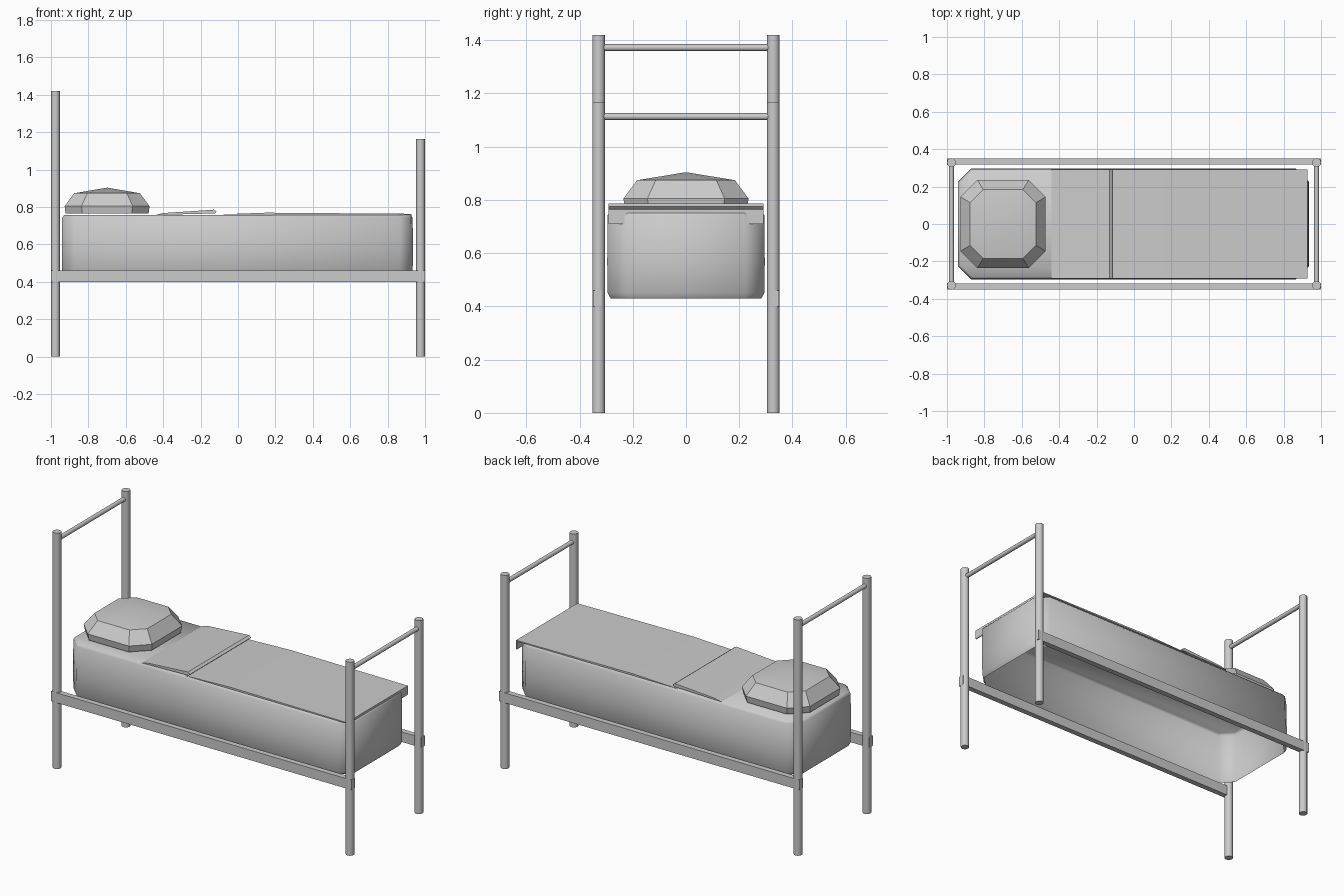
import bpy, bmesh, math
from mathutils import Vector

if "Cube" in bpy.data.objects:
    bpy.data.objects.remove(bpy.data.objects["Cube"])


def finish(bm, name, smooth=None):
    bmesh.ops.recalc_face_normals(bm, faces=bm.faces)
    me = bpy.data.meshes.new(name)
    bm.to_mesh(me)
    bm.free()
    ob = bpy.data.objects.new(name, me)
    bpy.context.collection.objects.link(ob)
    if smooth:
        bpy.ops.object.select_all(action='DESELECT')
        ob.select_set(True)
        bpy.context.view_layer.objects.active = ob
        bpy.ops.object.shade_smooth_by_angle(angle=math.radians(smooth))
    return ob


def tube(name, a, b, r, sides=12):
    a, b = Vector(a), Vector(b)
    bm = bmesh.new()
    bmesh.ops.create_cone(bm, cap_ends=True, segments=sides, radius1=r, radius2=r,
                          depth=(b - a).length)
    rot = (b - a).to_track_quat('Z', 'Y')
    for v in bm.verts:
        v.co = rot @ v.co + (a + b) / 2
    return finish(bm, name, 40)


def box(name, lo, hi):
    bm = bmesh.new()
    bmesh.ops.create_cube(bm, size=1)
    for v in bm.verts:
        v.co = [(l + h) / 2 + c * (h - l) for l, h, c in zip(lo, hi, v.co)]
    return finish(bm, name)


def octagon_loft(name, cx, rings, apex=None, bottom=False, smooth=40):
    """rings: (half x, half y, corner cut, z) from bottom to top"""
    bm = bmesh.new()
    loops = []
    for hx, hy, c, z in rings:
        pts = [(hx, -hy + c), (hx, hy - c), (hx - c, hy), (-hx + c, hy),
               (-hx, hy - c), (-hx, -hy + c), (-hx + c, -hy), (hx - c, -hy)]
        loops.append([bm.verts.new((cx + x, y, z)) for x, y in pts])
    for lo, hi in zip(loops, loops[1:]):
        for i in range(8):
            j = (i + 1) % 8
            bm.faces.new((lo[i], lo[j], hi[j], hi[i]))
    if bottom:
        bm.faces.new(loops[0][::-1])
    if apex:
        tip = bm.verts.new((cx, 0, apex))
        for i in range(8):
            bm.faces.new((loops[-1][i], loops[-1][(i + 1) % 8], tip))
    else:
        bm.faces.new(loops[-1])
    return finish(bm, name, smooth)


def sheet(name, profile, half_y):
    """closed x/z outline extruded across the bed"""
    bm = bmesh.new()
    sides = [[bm.verts.new((x, y, z)) for x, z in profile] for y in (-half_y, half_y)]
    n = len(profile)
    for i in range(n):
        j = (i + 1) % n
        bm.faces.new((sides[0][i], sides[0][j], sides[1][j], sides[1][i]))
    bm.faces.new(sides[0])
    bm.faces.new(sides[1][::-1])
    return finish(bm, name)


# Frame: posts, crossbars and side rails
PX, PY = 0.976, 0.328
for end, x, top, bar in (("head", -PX, 1.42, 1.372), ("foot", PX, 1.165, 1.113)):
    for side, y in (("front", -PY), ("back", PY)):
        tube(f"{end}_post_{side}", (x, y, 0), (x, y, top), 0.024)
    tube(f"{end}_crossbar", (x, -PY, bar), (x, PY, bar), 0.013)
for side, s in (("front", -1), ("back", 1)):
    y0, y1 = sorted((s * 0.317, s * 0.35))
    box(f"side_rail_{side}", (-1, y0, 0.40), (1, y1, 0.46))

# Mattress: chamfered shell, open underneath
octagon_loft("mattress", -0.003, [
    (0.926, 0.283, 0.065, 0.43), (0.937, 0.294, 0.07, 0.45),
    (0.938, 0.296, 0.07, 0.565), (0.937, 0.294, 0.07, 0.743),
    (0.926, 0.283, 0.065, 0.757)], smooth=50)

# Pillow: low faceted dome
octagon_loft("pillow", -0.70, [
    (0.222, 0.228, 0.09, 0.765), (0.227, 0.235, 0.09, 0.805),
    (0.176, 0.184, 0.07, 0.874)], apex=0.904, bottom=True, smooth=35)

# Blanket with a short drop at the foot, and the turned-back fold
sheet("blanket", [(-0.15, 0.759), (0.15, 0.770), (0.928, 0.764), (0.928, 0.71),
                  (0.922, 0.71), (0.922, 0.758), (0.15, 0.759)], 0.291)
sheet("blanket_fold", [(-0.44, 0.758), (-0.40, 0.768), (-0.13, 0.786),
                       (-0.115, 0.776), (-0.125, 0.766), (-0.40, 0.759)], 0.291)
